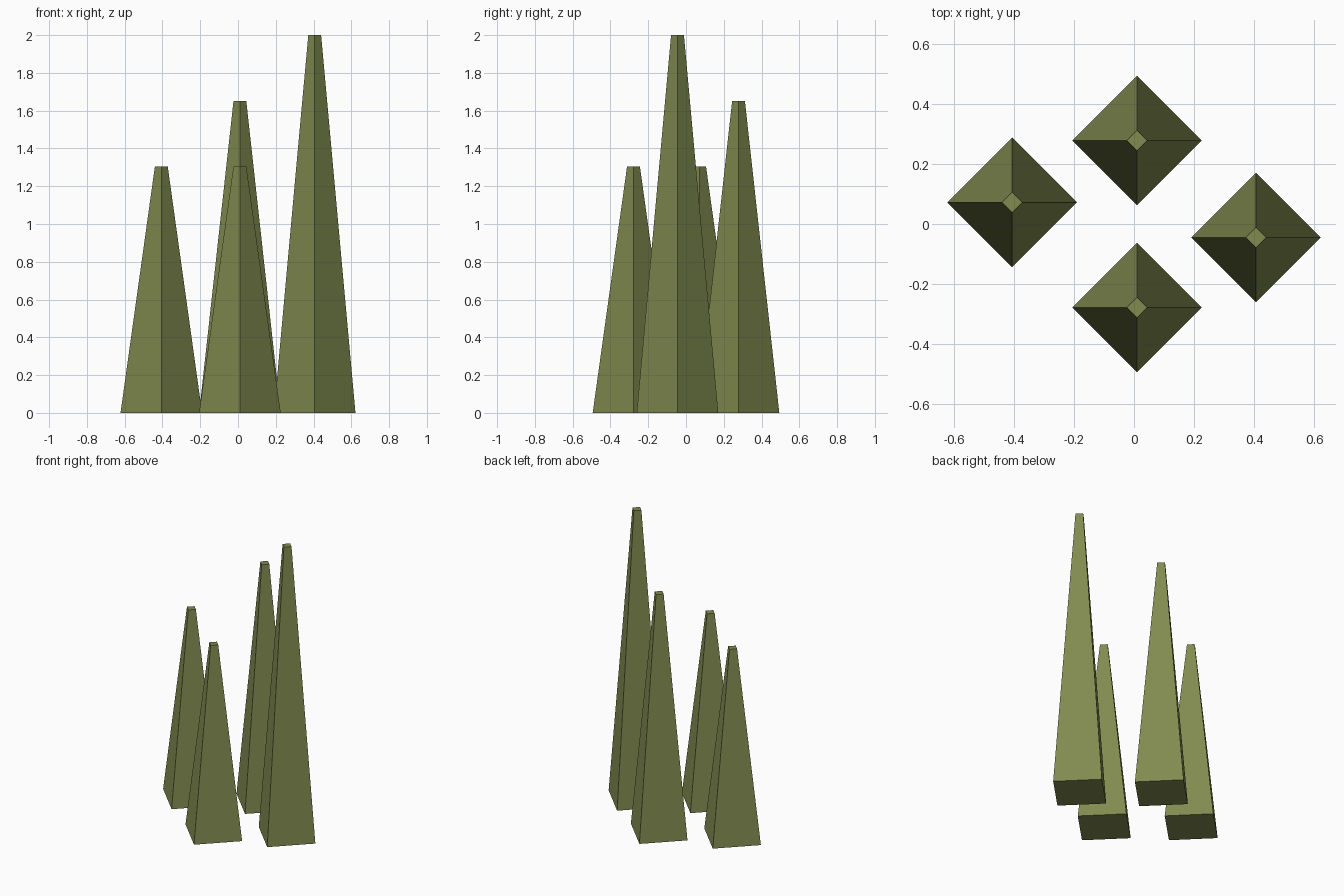
import bpy

if "Cube" in bpy.data.objects:
    bpy.data.objects.remove(bpy.data.objects["Cube"])

olive = bpy.data.materials.new("olive")
olive.diffuse_color = (0.22, 0.26, 0.08, 1)
olive.use_nodes = True
olive.node_tree.nodes["Principled BSDF"].inputs["Base Color"].default_value = olive.diffuse_color


def spike(name, x, y, height):
    """Four-sided tapered spike with a small flat tip, corners on the axes."""
    bpy.ops.mesh.primitive_cone_add(vertices=4, radius1=0.216, radius2=0.034,
                                    depth=height, location=(x, y, height / 2))
    obj = bpy.context.object
    obj.name = name
    obj.data.materials.append(olive)


# Cluster of four spikes
for name, x, y, height in (
    ("left_spike", -0.406, 0.072, 1.305),
    ("front_spike", 0.01, -0.278, 1.305),
    ("back_spike", 0.01, 0.278, 1.65),
    ("right_spike", 0.406, -0.045, 2.0),
):
    spike(name, x, y, height)
